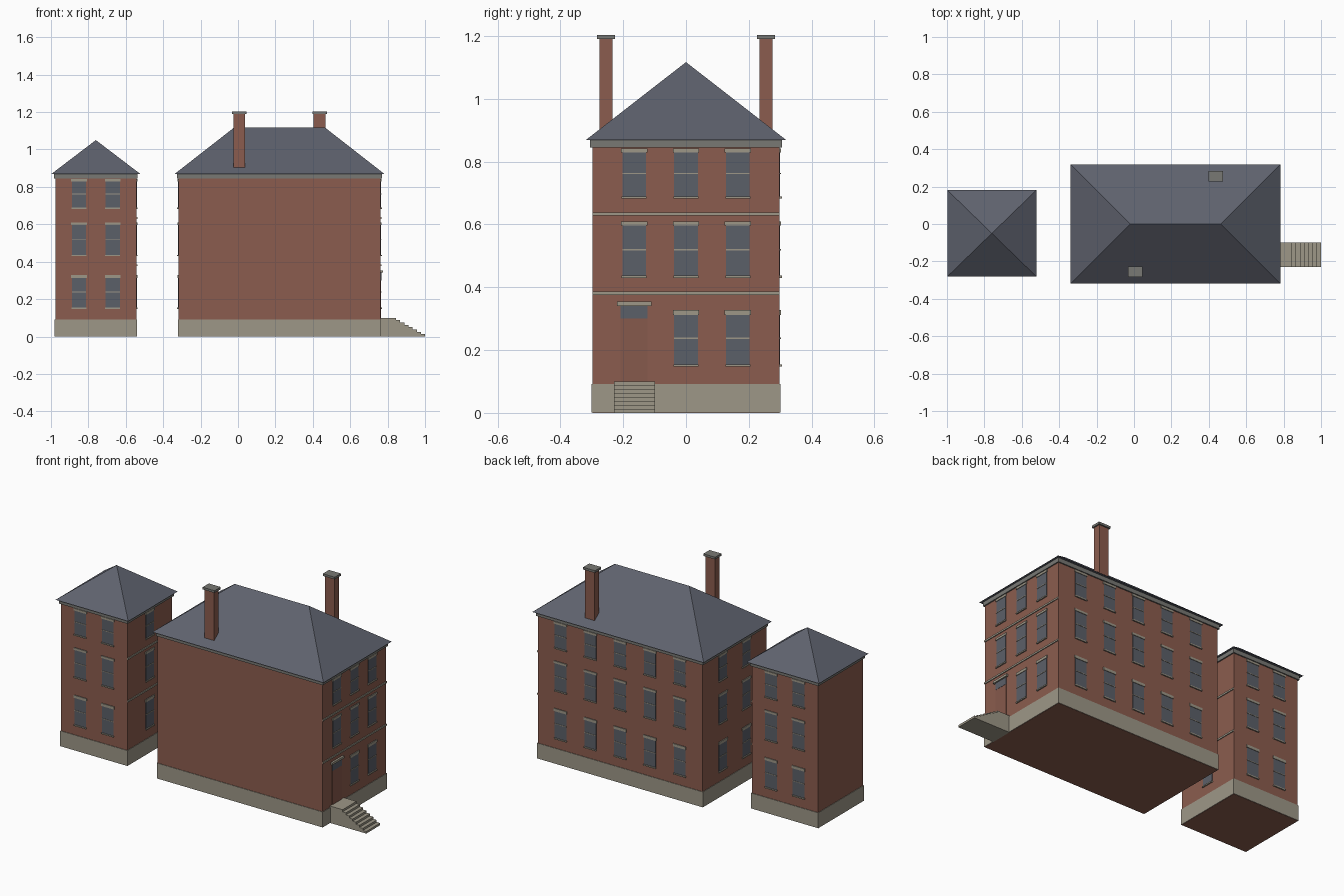
import bpy
import bmesh
from mathutils import Vector

if "Cube" in bpy.data.objects:
    bpy.data.objects.remove(bpy.data.objects["Cube"])


def material(name, rgb):
    m = bpy.data.materials.new(name)
    m.use_nodes = True
    m.diffuse_color = (*rgb, 1)
    m.node_tree.nodes["Principled BSDF"].inputs["Base Color"].default_value = (*rgb, 1)
    return m


BRICK = material("red brick", (0.26, 0.108, 0.077))
STONE = material("pale stone", (0.34, 0.31, 0.245))
SLATE = material("blue slate", (0.113, 0.122, 0.155))
GLASS = material("window glass", (0.105, 0.115, 0.14))
TRIM = material("grey trim", (0.19, 0.19, 0.175))
DOOR = material("door wood", (0.24, 0.10, 0.072))


def make(name, bm, mat):
    bmesh.ops.recalc_face_normals(bm, faces=bm.faces)
    mesh = bpy.data.meshes.new(name)
    bm.to_mesh(mesh)
    bm.free()
    mesh.materials.append(mat)
    ob = bpy.data.objects.new(name, mesh)
    bpy.context.collection.objects.link(ob)
    return ob


def add_box(bm, lo, hi):
    lo, hi = Vector(lo), Vector(hi)
    for v in bmesh.ops.create_cube(bm, size=1)["verts"]:
        v.co = (lo + hi) / 2 + v.co * (hi - lo)


def box(name, lo, hi, mat):
    bm = bmesh.new()
    add_box(bm, lo, hi)
    return make(name, bm, mat)


def hip_roof(name, cx, cy, hx, hy, eave, top, ridge):
    """Closed hip roof; a zero ridge length gives a pyramid."""
    bm = bmesh.new()
    rim = [bm.verts.new((cx + sx * hx, cy + sy * hy, eave))
           for sx, sy in ((-1, -1), (1, -1), (1, 1), (-1, 1))]
    a = bm.verts.new((cx - ridge, cy, top))
    b = bm.verts.new((cx + ridge, cy, top)) if ridge else a
    bm.faces.new(rim)
    for i, ends in enumerate(((b, a), (b,), (a, b), (a,))):
        face = [rim[i], rim[(i + 1) % 4], *ends]
        bm.faces.new(list(dict.fromkeys(face)))
    return make(name, bm, SLATE)


class Wall:
    """A building side on which plates are placed by (along, height)."""

    def __init__(self, axis, sign, at):
        self.axis, self.sign, self.at = axis, sign, at

    def plate(self, bm, u0, u1, z0, z1, depth):
        d0, d1 = sorted((self.at - self.sign * 0.002, self.at + self.sign * depth))
        if self.axis == "x":
            add_box(bm, (d0, u0, z0), (d1, u1, z1))
        else:
            add_box(bm, (u0, d0, z0), (u1, d1, z1))


# sill bottom, lintel top, lintel height for each storey
FLOORS = ((0.147, 0.328, 0.016), (0.43, 0.609, 0.013), (0.682, 0.842, 0.013))


def windows(name, wall, columns, skip=()):
    panes, surrounds = bmesh.new(), bmesh.new()
    for i, u in enumerate(columns):
        for j, (z0, z1, lintel) in enumerate(FLOORS):
            if (i, j) in skip:
                continue
            mid = (z0 + z1) / 2
            wall.plate(panes, u - 0.038, u + 0.038, z0, z1, 0.002)
            wall.plate(surrounds, u - 0.042, u + 0.042, z1 - lintel, z1, 0.005)
            wall.plate(surrounds, u - 0.04, u + 0.04, z0, z0 + 0.007, 0.007)
            wall.plate(surrounds, u - 0.038, u + 0.038, mid - 0.002, mid + 0.002, 0.004)
    make(name + "_panes", panes, GLASS)
    make(name + "_surrounds", surrounds, STONE)


def belts(name, wall, u0, u1):
    bm = bmesh.new()
    for z in (0.381, 0.633):
        wall.plate(bm, u0, u1, z - 0.005, z + 0.005, 0.005)
    make(name, bm, STONE)


def block(name, cx, cy, hx, hy, top, ridge):
    """Brick walls, stone base, cornice and roof of one building."""
    def layer(part, grow, z0, z1, mat):
        box(name + part, (cx - hx - grow, cy - hy - grow, z0),
            (cx + hx + grow, cy + hy + grow, z1), mat)
    layer("_walls", 0, 0, 0.86, BRICK)
    layer("_base", 0.003, 0.001, 0.092, STONE)
    layer("_cornice", 0.007, 0.845, 0.869, TRIM)
    hip_roof(name + "_roof", cx, cy, hx + 0.021, hy + 0.021, 0.869, top, ridge)


# Main house
MX, MHX, MHY = 0.222, 0.54, 0.298
block("house", MX, 0, MHX, MHY, 1.117, 0.243)
east = Wall("x", 1, MX + MHX)
windows("house_left", east, (-0.165, 0, 0.165), skip={(0, 0)})
belts("house_belts", east, -MHY, MHY)
windows("house_back", Wall("y", 1, MHY), [MX + 0.195 * i for i in range(-2, 3)])
windows("house_right", Wall("x", -1, MX - MHX), (-0.11, 0.11))

# Tower
TX, TY, TH = -0.76, -0.05, 0.217
block("tower", TX, TY, TH, TH - 0.007, 1.05, 0)
for label, sign in (("front", -1), ("back", 1)):
    windows("tower_" + label, Wall("y", sign, TY + sign * (TH - 0.007)),
            (TX - 0.09, TX + 0.09))
inner = Wall("x", 1, TX + TH)
windows("tower_left", inner, (TY,))
belts("tower_belts", inner, TY - TH + 0.007, TY + TH - 0.007)

# Entrance: door, transom light and hood
for part, half, z0, z1, depth, mat in (
        ("door", 0.043, 0.1, 0.3, 0.003, DOOR),
        ("door_transom", 0.043, 0.3, 0.342, 0.004, GLASS),
        ("door_hood", 0.055, 0.341, 0.354, 0.012, STONE)):
    bm = bmesh.new()
    east.plate(bm, -0.165 - half, -0.165 + half, z0, z1, depth)
    make(part, bm, mat)

# Entrance stairs, one stepped profile extruded across y
STEPS = 8
profile = [(MX + MHX, 0), (MX + MHX, 0.1)]
for i in range(STEPS):
    x = 0.845 + 0.155 * i / (STEPS - 1)
    profile += [(x, 0.1 * (STEPS - i) / STEPS), (x, 0.1 * (STEPS - i - 1) / STEPS)]
bm = bmesh.new()
side = bm.faces.new([bm.verts.new((x, -0.229, z)) for x, z in profile])
out = bmesh.ops.extrude_face_region(bm, geom=[side])["geom"]
bmesh.ops.translate(bm, vec=(0, 0.13, 0),
                    verts=[g for g in out if isinstance(g, bmesh.types.BMVert)])
make("entrance_stairs", bm, STONE)

# Chimneys with caps
for label, x, y in (("front", 0.006, -0.255), ("back", 0.436, 0.255)):
    box(label + "_chimney", (x - 0.031, y - 0.021, 0.9), (x + 0.031, y + 0.021, 1.192), BRICK)
    box(label + "_chimney_cap", (x - 0.039, y - 0.029, 1.19),
        (x + 0.039, y + 0.029, 1.203), TRIM)
